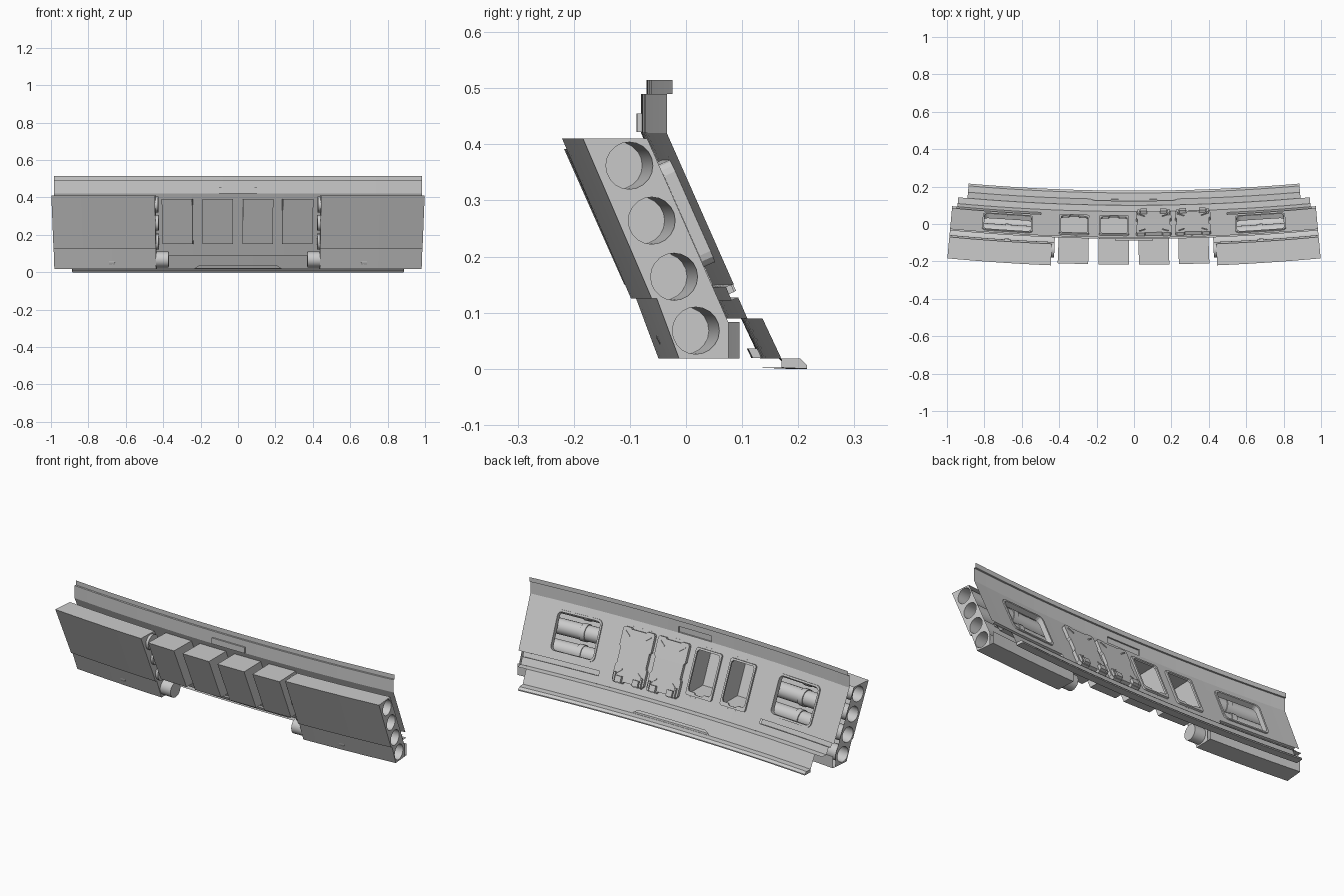
import bpy, bmesh
from math import sin, cos, pi
from mathutils import Vector

if "Cube" in bpy.data.objects:
    bpy.data.objects.remove(bpy.data.objects["Cube"])

R = 10.5      # bend radius of the whole wall
END = 0.978   # half length of the wall


# Bending maps: flat coordinates to curved wall coordinates
def bend(u, y, z):
    r, t = R - y, u / R
    return Vector((r * sin(t), R - r * cos(t), z))


def slant_y(z):
    return 0.04 - (z - 0.15) * 0.4444


def slant(u, z, d):
    return bend(u, slant_y(z) + 0.914 * d, z + 0.406 * d)


def slant_level(u, z, d):
    return bend(u, slant_y(z) + d, z)


def upper(u, z, d):
    return bend(u, -0.08 + d, z)


def lower(u, z, d):
    return bend(u, 0.098 + (0.09 - z) * 0.472 + d, z)


# Flat building helpers
def fill(bm, loops, d=0.0):
    edges = []
    for pts in loops:
        vs = [bm.verts.new((a, b, d)) for a, b in pts]
        edges += [bm.edges.new((vs[i - 1], vs[i])) for i in range(len(vs))]
    bmesh.ops.triangle_fill(bm, use_beauty=True, edges=edges, normal=(0, 0, 1))


def skirt(bm, pts, d0, d1):
    a = [bm.verts.new((p[0], p[1], d0)) for p in pts]
    b = [bm.verts.new((p[0], p[1], d1)) for p in pts]
    for i in range(len(pts)):
        bm.faces.new((a[i - 1], a[i], b[i], b[i - 1]))


def plate(bm, loop, d0, d1, holes=()):
    fill(bm, [loop, *holes], d1)
    for lp in (loop, *holes):
        skirt(bm, lp, d0, d1)


def rect(u0, u1, v0, v1):
    return [(u0, v0), (u1, v0), (u1, v1), (u0, v1)]


def rrect(u0, u1, v0, v1, c):
    corners = [(u1 - c, v1 - c, 0), (u0 + c, v1 - c, 1), (u0 + c, v0 + c, 2), (u1 - c, v0 + c, 3)]
    return [(x + c * cos((q + k / 3) * pi / 2), y + c * sin((q + k / 3) * pi / 2))
            for x, y, q in corners for k in range(4)]


def finish(bm, name, mapping, cuts=True, smooth=False):
    if cuts:
        for k in range(-12, 13):
            bmesh.ops.bisect_plane(bm, geom=bm.verts[:] + bm.edges[:] + bm.faces[:],
                                   plane_co=(k * 0.0815, 0, 0), plane_no=(1, 0, 0))
    for v in bm.verts:
        v.co = mapping(*v.co)
    bmesh.ops.remove_doubles(bm, verts=bm.verts[:], dist=1e-5)
    bmesh.ops.recalc_face_normals(bm, faces=bm.faces[:])
    me = bpy.data.meshes.new(name)
    bm.to_mesh(me)
    bm.free()
    ob = bpy.data.objects.new(name, me)
    bpy.context.collection.objects.link(ob)
    if smooth:
        bpy.context.view_layer.objects.active = ob
        ob.select_set(True)
        bpy.ops.object.shade_smooth_by_angle(angle=0.7)
        ob.select_set(False)


def sweep(name, profile, u0, u1, closed=False, smooth=False):
    bm = bmesh.new()
    n = max(2, round(abs(u1 - u0) / 0.08))
    rows = [[bm.verts.new((u0 + (u1 - u0) * i / n, y, z)) for y, z in profile] for i in range(n + 1)]
    for a, b in zip(rows, rows[1:]):
        for j in range(0 if closed else 1, len(profile)):
            bm.faces.new((a[j - 1], a[j], b[j], b[j - 1]))
    finish(bm, name, bend, False, smooth)


def cap(name, loops, u):
    bm = bmesh.new()
    fill(bm, loops)
    finish(bm, name, lambda a, b, d: bend(u, a, b), False)


def circle(y, z, r, n=20):
    return [(y + r * cos(2 * pi * i / n), z + r * sin(2 * pi * i / n)) for i in range(n)]


# Openings in the slanted wall
bays = (-0.32, -0.107, 0.105, 0.315)


def bay_hole(c):
    return [(c - 0.062, 0.175), (c - 0.03, 0.175), (c - 0.022, 0.165), (c + 0.022, 0.165), (c + 0.03, 0.175),
            (c + 0.062, 0.175), (c + 0.07, 0.185), (c + 0.07, 0.362), (c + 0.06, 0.372), (c - 0.06, 0.372),
            (c - 0.07, 0.362), (c - 0.07, 0.185)]


wing = {s: rrect(s * 0.675 - 0.125, s * 0.675 + 0.125, 0.19, 0.372, 0.02) for s in (-1, 1)}

# Main slanted wall with notched ends
right = [(0.95, 0.09), (0.95, 0.127), (0.5, 0.127), (0.5, 0.15), (END, 0.15), (END, 0.42)]
bm = bmesh.new()
fill(bm, [right + [(-u, z) for u, z in reversed(right)], *wing.values(), *[bay_hole(c) for c in bays]])
finish(bm, "main_wall", slant)

# Upper vertical band with a shallow niche, and the top rim
niche = rect(-0.1, 0.1, 0.422, 0.455)
bm = bmesh.new()
fill(bm, [rect(-END, END, 0.42, 0.49), niche])
plate(bm, niche, 0, -0.008)
finish(bm, "upper_band", upper)
sweep("top_rim", [(-0.08, 0.49), (-0.07, 0.49), (-0.07, 0.515)], -END, END)

# Lower panel with a recessed trapezoid, and the floor lip
trap = [(-0.24, 0.019), (0.24, 0.019), (0.21, 0.036), (-0.21, 0.036)]
bm = bmesh.new()
fill(bm, [rect(-0.9, 0.9, 0.018, 0.09), trap])
plate(bm, trap, 0, -0.015)
finish(bm, "lower_panel", lower)
sweep("lower_ledge", [(0.0667, 0.09), (0.1, 0.09)], -0.95, 0.95)
lip = [(0.132, 0.018), (0.166, 0.018), (0.178, 0.006), (0.178, 0.0), (0.132, 0.002)]
sweep("floor_lip", lip, -0.9, 0.9)
for s in (-1, 1):
    cap("floor_lip_end", [lip], s * 0.9)

# Storage boxes on the front, sheared level with the floor
for c in bays:
    bm = bmesh.new()
    plate(bm, rect(c - 0.08, c + 0.08, 0.15, 0.392), 0, -0.15)
    finish(bm, "storage_box", slant_level, False)

# Raised frames round the two open boxes
for c in bays[:2]:
    bm = bmesh.new()
    plate(bm, rrect(c - 0.08, c + 0.08, 0.155, 0.382, 0.012), 0, 0.01, [bay_hole(c)])
    finish(bm, "open_box_frame", slant, False)

# Hatches over the other two boxes
half = [(0.026, 0.13), (0.034, 0.12), (0.08, 0.12), (0.095, 0.135), (0.095, 0.205), (0.087, 0.215), (0.087, 0.285),
        (0.095, 0.295), (0.095, 0.375), (0.087, 0.385), (0.05, 0.385), (0.044, 0.378)]
for c in bays[2:]:
    bm = bmesh.new()
    plate(bm, [(c + u, z) for u, z in half] + [(c - u, z) for u, z in reversed(half)], 0, 0.018)
    for s in (-1, 1):
        # Feet
        plate(bm, rect(c + s * 0.052 - 0.018, c + s * 0.052 + 0.018, 0.125, 0.155), 0.018, 0.034)
        plate(bm, rect(c + s * 0.08 - 0.005, c + s * 0.08 + 0.005, 0.125, 0.17), 0.018, 0.03)
        # Diagonal ribs
        for z, k in ((0.345, 1), (0.185, -1)):
            plate(bm, [(c + s * 0.045, z), (c + s * 0.048, z - k * 0.005),
                       (c + s * 0.078, z + k * 0.017), (c + s * 0.075, z + k * 0.022)], 0.018, 0.022)
    finish(bm, "hatch", slant, False)

# Side parts, mirrored
pod = [(-0.115, 0.41), (-0.23, 0.41), (-0.107, 0.125), (-0.098, 0.125), (-0.058, 0.018), (0.03, 0.018), (0.03, 0.083)]
pipes = [(-0.147, 0.362), (-0.107, 0.264), (-0.067, 0.164), (-0.028, 0.068)]
for s in (-1, 1):
    # Pipe window frame
    bm = bmesh.new()
    plate(bm, rrect(s * 0.675 - 0.135, s * 0.675 + 0.135, 0.18, 0.382, 0.025), 0, 0.006, [wing[s]])
    skirt(bm, wing[s], 0, -0.022)
    finish(bm, "pipe_window_frame", slant, False)
    # Groove under the window
    sweep("groove", [(0.04, 0.15), (0.028, 0.146), (0.038, 0.122), (0.0502, 0.127)], s * 0.5, s * 0.955)
    # Front pod shell, its ends, and the low plate behind it
    sweep("pod_shell", pod[:-1], s * 0.435, s * END)
    sweep("pod_back_plate", [(0.03, 0.018), (0.05, 0.018), (0.05, 0.083)], s * 0.435, s * END)
    for u in (0.435, END):
        cap("pod_end", [pod] + [circle(y, z, 0.042) for y, z in pipes], s * u)
    # Pipes with collars and inner discs
    for i, (y, z) in enumerate(pipes):
        start = 0.37 if i == 3 else 0.42
        sweep("pipe", circle(y, z, 0.042), s * start, s * END, True, True)
        cap("pipe_inner_end", [circle(y, z, 0.042)], s * start)
        cap("pipe_outer_disc", [circle(y, z, 0.042)], s * 0.75)
        sweep("pipe_collar", [(y + r * cos(2 * pi * k / 20), z + r * sin(2 * pi * k / 20))
                              for r in (0.047,) for k in range(20)], s * 0.655, s * 0.685, True, True)
        for u in (0.655, 0.685):
            cap("collar_side", [circle(y, z, 0.047), circle(y, z, 0.042)], s * u)
